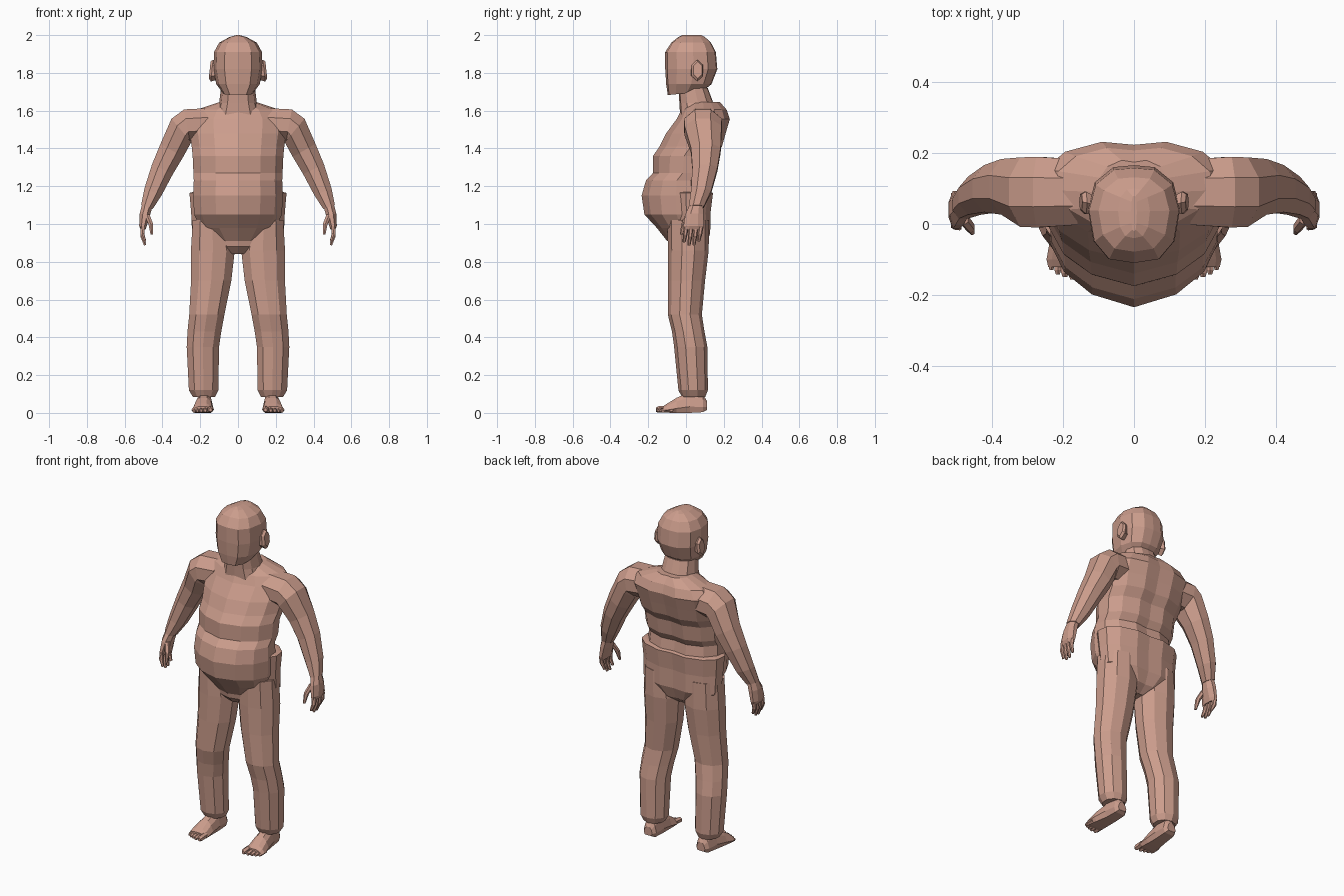
import bpy, bmesh, math
from mathutils import Vector, Euler

skin = bpy.data.materials.new("skin")
skin.diffuse_color = (0.60, 0.335, 0.262, 1)


def mirrored(half):
    """Close a half outline (x >= 0, front to back) into a full one."""
    return half + [(-x, y) for x, y in reversed(half) if x > 0.001]


def polygon(n, turn=0.5):
    return [(math.cos(2 * math.pi * (i + turn) / n), math.sin(2 * math.pi * (i + turn) / n))
            for i in range(n)]


def loft(name, outline, rings, mirror=False):
    """Skin rings of (x, y, z, half width, half depth, tilt_x, tilt_y) in degrees."""
    bm = bmesh.new()
    loops = []
    for x, y, z, w, d, *tilt in rings:
        rx, ry = tilt if tilt else (0, 0)
        turn = Euler((math.radians(rx), math.radians(ry), 0)).to_matrix()
        loops.append([bm.verts.new(Vector((x, y, z)) + turn @ Vector((u * w, v * d, 0)))
                      for u, v in outline])
    n = len(outline)
    for a, b in zip(loops, loops[1:]):
        for i in range(n):
            j = (i + 1) % n
            bm.faces.new((a[i], a[j], b[j], b[i]))
    bm.faces.new(loops[0][::-1])
    bm.faces.new(loops[-1])
    bmesh.ops.recalc_face_normals(bm, faces=bm.faces)
    mesh = bpy.data.meshes.new(name)
    bm.to_mesh(mesh)
    bm.free()
    mesh.materials.append(skin)
    obj = bpy.data.objects.new(name, mesh)
    bpy.context.collection.objects.link(obj)
    if mirror:
        obj.modifiers.new("mirror", 'MIRROR')
    return obj


def upright(rows):
    """Turn (z, half width, front y, back y) rows into centred rings."""
    return [(0, (f + b) / 2, z, w, (b - f) / 2) for z, w, f, b in rows]


body_outline = mirrored([(0, -1), (0.5, -0.8), (0.83, -0.45), (1, 0),
                         (0.97, 0.45), (0.75, 0.8), (0.35, 1), (0, 0.94)])
head_outline = mirrored([(0, -1), (0.55, -0.92), (0.88, -0.55), (1, 0.1),
                         (0.85, 0.65), (0.45, 0.96), (0, 1)])

# Torso with folds, chest and belly
loft("torso", body_outline, upright([
    (0.91, 0.13, -0.10, 0.09), (0.98, 0.20, -0.155, 0.10), (1.05, 0.232, -0.22, 0.12),
    (1.15, 0.238, -0.235, 0.128), (1.23, 0.234, -0.212, 0.115), (1.27, 0.236, -0.175, 0.14),
    (1.36, 0.24, -0.175, 0.155), (1.41, 0.245, -0.14, 0.19), (1.48, 0.255, -0.105, 0.21),
    (1.555, 0.26, -0.05, 0.232), (1.605, 0.22, -0.025, 0.215), (1.645, 0.10, 0.0, 0.18)]))

# Hips
loft("hips", body_outline, upright([
    (0.84, 0.05, -0.05, 0.05), (0.88, 0.15, -0.09, 0.10), (0.95, 0.243, -0.10, 0.128),
    (1.06, 0.248, -0.125, 0.13), (1.165, 0.257, -0.145, 0.143), (1.17, 0.235, -0.13, 0.125)]))

# Neck and head
loft("neck", head_outline, upright([
    (1.55, 0.13, -0.03, 0.16), (1.64, 0.10, -0.035, 0.145), (1.72, 0.09, -0.04, 0.115)]))
loft("head", head_outline, [
    (0, -0.005, 1.692, 0.08, 0.092, 6, 0), (0, 0.015, 1.74, 0.115, 0.12),
    (0, 0.028, 1.82, 0.13, 0.138), (0, 0.024, 1.91, 0.127, 0.134),
    (0, 0.027, 1.96, 0.10, 0.105), (0, 0.03, 1.99, 0.045, 0.07), (0, 0.03, 2.0, 0.008, 0.05)])

# Ears, lofted outwards from the head
loft("ears", polygon(6, 0), [
    (0.105, 0.05, 1.81, 0.045, 0.028, 0, 90), (0.138, 0.06, 1.812, 0.058, 0.036, 0, 84),
    (0.15, 0.062, 1.815, 0.045, 0.026, 0, 84)], True)

# Arms from shoulder to wrist, then palm
loft("arms", polygon(8), [
    (0.16, 0.09, 1.53, 0.09, 0.10, 0, 90), (0.27, 0.09, 1.523, 0.092, 0.108, 0, 100),
    (0.30, 0.09, 1.495, 0.088, 0.106, 0, 130), (0.35, 0.105, 1.39, 0.075, 0.085, 0, 150),
    (0.40, 0.10, 1.29, 0.066, 0.072, 0, 155), (0.45, 0.08, 1.17, 0.053, 0.058, 0, 158),
    (0.482, 0.055, 1.09, 0.035, 0.043, 0, 162)], True)
loft("palms", polygon(8), [
    (0.48, 0.055, 1.10, 0.03, 0.038, 0, 162), (0.493, 0.045, 1.05, 0.03, 0.052, 0, 168),
    (0.503, 0.04, 0.99, 0.022, 0.058, 0, 180), (0.502, 0.038, 0.97, 0.014, 0.054, 0, 185)], True)

# Fingers curl inwards; thumb sits at the front
for i, tip in enumerate((0.905, 0.888, 0.89, 0.91)):
    y = 0.0 + 0.026 * i
    mid = (0.985 + tip) / 2
    loft(f"finger_{i + 1}", polygon(6), [
        (0.505, y + 0.002, 0.985, 0.014, 0.013, 0, 180), (0.507, y - 0.004, mid, 0.012, 0.012, 0, 190),
        (0.492, y - 0.01, tip, 0.007, 0.008, 0, 205)], True)
loft("thumb", polygon(6), [
    (0.482, 0.015, 1.05, 0.016, 0.018, 0, 180), (0.462, -0.01, 1.0, 0.014, 0.015, 0, 190),
    (0.457, -0.024, 0.945, 0.007, 0.008, 0, 180)], True)

# Legs
loft("legs", polygon(10), [
    (0.135, 0.012, 1.02, 0.11, 0.11), (0.133, 0.012, 0.86, 0.122, 0.108),
    (0.142, 0.003, 0.70, 0.112, 0.098), (0.165, -0.006, 0.52, 0.098, 0.09),
    (0.178, 0.012, 0.43, 0.094, 0.086), (0.186, 0.025, 0.35, 0.09, 0.088),
    (0.182, 0.038, 0.12, 0.082, 0.078), (0.18, 0.04, 0.085, 0.062, 0.062)], True)

# Feet, lofted from heel to ball
foot_outline = mirrored([(0, -1), (0.75, -1), (1, -0.4), (0.75, 0.5), (0.35, 1)])
loft("feet", foot_outline, [
    (0.175, 0.11, 0.04, 0.028, 0.025, 90, 0), (0.175, 0.09, 0.05, 0.042, 0.046, 90, 0),
    (0.178, 0.02, 0.055, 0.046, 0.055, 90, 0), (0.184, -0.05, 0.04, 0.054, 0.04, 90, 0),
    (0.187, -0.10, 0.025, 0.06, 0.024, 90, 0), (0.187, -0.122, 0.019, 0.055, 0.015, 90, 0)], True)

# Toes, big toe on the inner side
for i, (x, r, tip) in enumerate(((0.146, 0.017, -0.16), (0.173, 0.013, -0.157),
                                 (0.195, 0.012, -0.15), (0.215, 0.011, -0.142),
                                 (0.233, 0.010, -0.13))):
    loft(f"toe_{i + 1}", polygon(6), [
        (x, tip + 0.06, r + 0.004, r, r, 90, 0), (x, tip + 0.012, r + 0.001, r, r, 90, 0),
        (x, tip, r - 0.001, r * 0.6, r * 0.6, 90, 0)], True)
